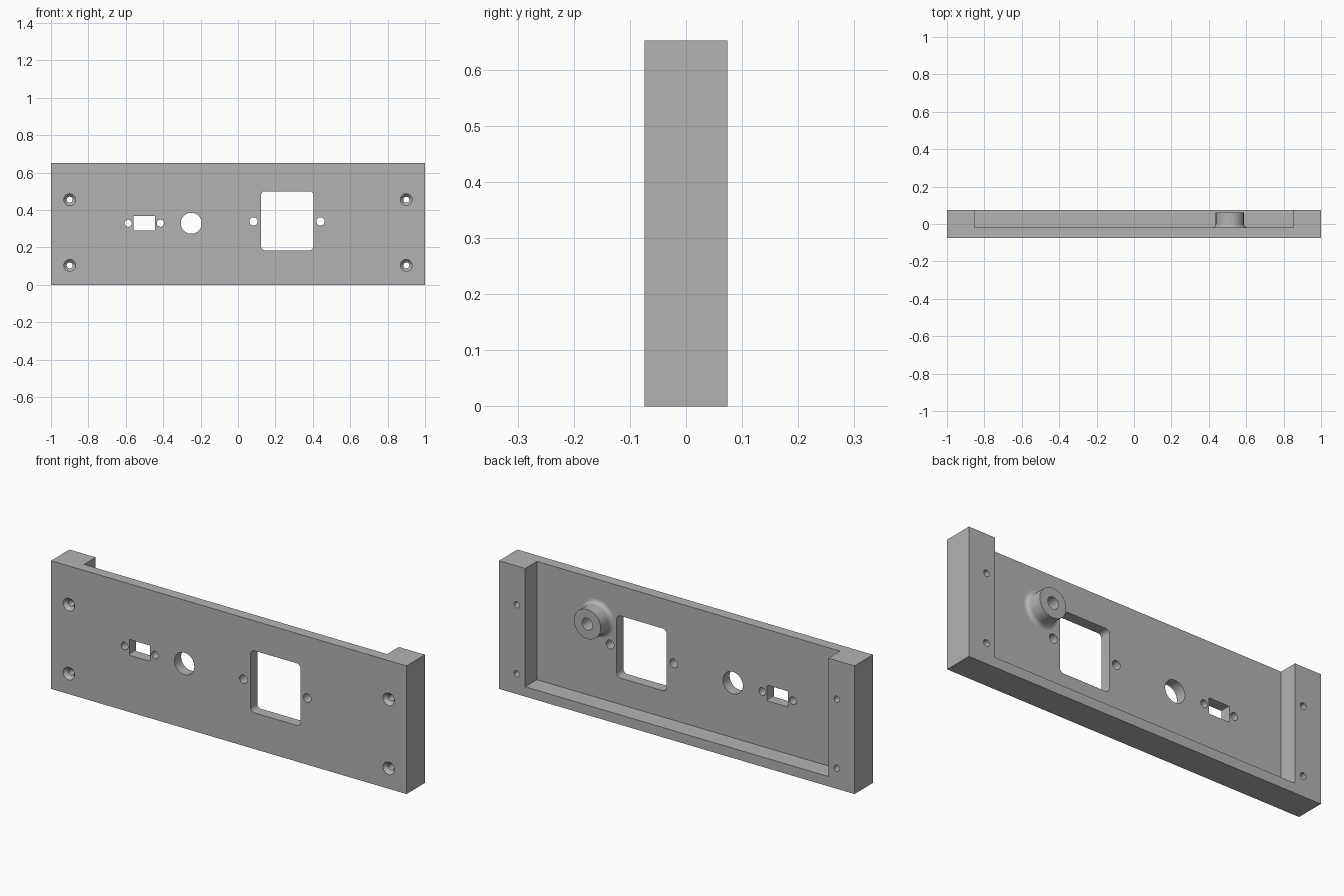
import bpy
import bmesh
from math import cos, sin, pi, radians
from mathutils import Vector

if "Cube" in bpy.data.objects:
    bpy.data.objects.remove(bpy.data.objects["Cube"], do_unlink=True)

FRONT, BACK, INNER = -0.074, 0.074, -0.02   # outer faces and pocket floor along y
HEIGHT = 0.652

grey = bpy.data.materials.new("plain grey")
grey.use_nodes = True
grey.diffuse_color = (0.45, 0.45, 0.45, 1)
grey.node_tree.nodes["Principled BSDF"].inputs["Base Color"].default_value = grey.diffuse_color


def finish(bm, name):
    bmesh.ops.recalc_face_normals(bm, faces=bm.faces)
    mesh = bpy.data.meshes.new(name)
    bm.to_mesh(mesh)
    bm.free()
    mesh.materials.append(grey)
    obj = bpy.data.objects.new(name, mesh)
    bpy.context.collection.objects.link(obj)
    return obj


def prism(name, x0, x1, z0, z1, y0, y1, r=0):
    """Rectangle in the xz plane, optionally with round corners, extruded along y."""
    steps = 6 if r else 0
    bm = bmesh.new()
    ring = []
    for i, (cx, cz) in enumerate([(x1 - r, z1 - r), (x0 + r, z1 - r),
                                  (x0 + r, z0 + r), (x1 - r, z0 + r)]):
        for s in range(steps + 1):
            a = (i + s / max(steps, 1)) * pi / 2
            ring.append(bm.verts.new((cx + r * cos(a), y0, cz + r * sin(a))))
    face = bm.faces.new(ring)
    out = bmesh.ops.extrude_face_region(bm, geom=[face])
    moved = [v for v in out["geom"] if isinstance(v, bmesh.types.BMVert)]
    bmesh.ops.translate(bm, verts=moved, vec=(0, y1 - y0, 0))
    return finish(bm, name)


def lathe(name, x, z, profile, steps=48):
    """Turn (radius, y) points around an axis along y."""
    bm = bmesh.new()
    verts = [bm.verts.new((x + r, y, z)) for r, y in profile]
    edges = [bm.edges.new(pair) for pair in zip(verts, verts[1:])]
    bmesh.ops.spin(bm, geom=verts + edges, cent=(x, 0, z), axis=(0, 1, 0),
                   angle=2 * pi, steps=steps)
    bmesh.ops.remove_doubles(bm, verts=bm.verts, dist=1e-5)
    return finish(bm, name)


def drill(x, z, r):
    return lathe("drill_cutter", x, z, [(0, -0.1), (r, -0.1), (r, 0.1), (0, 0.1)])


def smooth(obj):
    bpy.ops.object.select_all(action="DESELECT")
    obj.select_set(True)
    bpy.context.view_layer.objects.active = obj
    bpy.ops.object.shade_smooth_by_angle(angle=radians(30))


# Solid panel block
panel = prism("panel", -1, 1, 0, HEIGHT, FRONT, BACK)

# Rear pocket, open at the top, leaving side rails and a bottom ledge
cutters = [prism("pocket_cutter", -0.853, 0.853, 0.05, 0.8, INNER, 0.2)]

# Countersunk mounting holes in the side rails
for x in (-0.9, 0.9):
    for z in (0.104, 0.455):
        cutters.append(lathe("screw_cutter", x, z, [
            (0, -0.1), (0.032, -0.1), (0.032, FRONT), (0.016, FRONT + 0.018),
            (0.016, 0.1), (0, 0.1)]))

# Small connector opening with its screw holes, and the round opening
cutters.append(prism("connector_cutter", -0.56, -0.443, 0.289, 0.369, -0.1, 0.1, 0.005))
cutters += [drill(-0.587, 0.329, 0.019), drill(-0.415, 0.329, 0.019)]
cutters.append(drill(-0.25, 0.329, 0.056))

# Large socket opening with its screw holes
cutters.append(prism("socket_cutter", 0.123, 0.404, 0.184, 0.5, -0.1, 0.1, 0.022))
cutters += [drill(0.083, 0.339, 0.022), drill(0.441, 0.339, 0.022)]

# Cut the openings, then discard the cutters
for cutter in cutters:
    cutter.hide_render = True
    mod = panel.modifiers.new("cut", "BOOLEAN")
    mod.operation, mod.solver, mod.object = "DIFFERENCE", "EXACT", cutter
bpy.context.view_layer.update()
evaluated = panel.evaluated_get(bpy.context.evaluated_depsgraph_get())
cut_mesh = bpy.data.meshes.new_from_object(evaluated)
panel.modifiers.clear()
panel.data = cut_mesh
for cutter in cutters:
    bpy.data.objects.remove(cutter, do_unlink=True)
smooth(panel)

# Rear boss with a blind hole and a filleted base
fillet, radius = 0.022, 0.075
profile = [(0, INNER + 0.004), (0.03, INNER + 0.004), (0.03, 0.062), (radius, 0.062)]
for i in range(9):
    a = i / 8 * pi / 2
    profile.append((radius + fillet * (1 - cos(a)), INNER + fillet * (1 - sin(a))))
profile += [(radius + fillet, INNER - 0.01), (0, INNER - 0.01)]
boss = lathe("rear_boss", 0.512, 0.455, profile)
smooth(boss)
